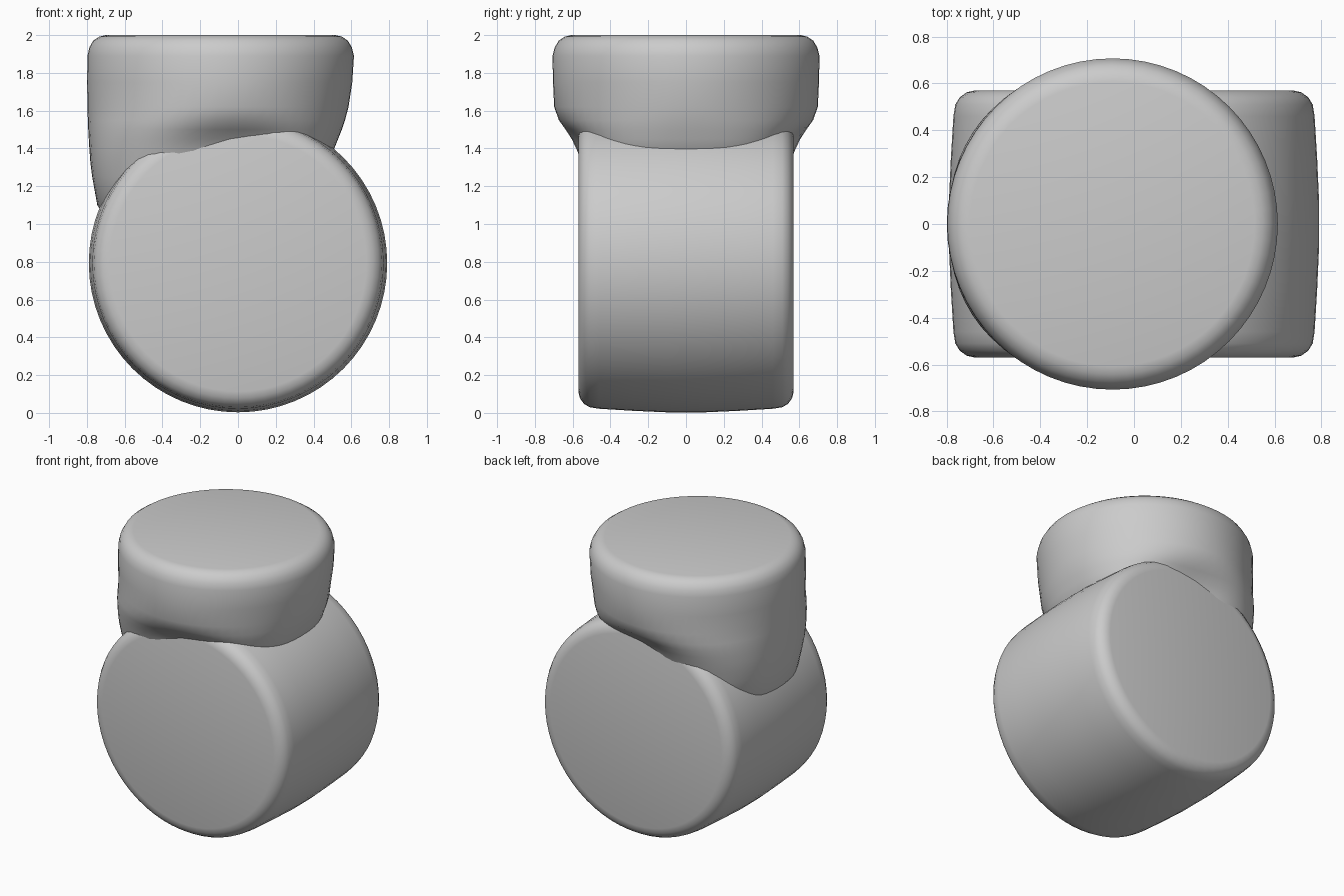
import bpy
import bmesh
import math

cube = bpy.data.objects.get("Cube")
if cube:
    bpy.data.objects.remove(cube, do_unlink=True)

SIDES = 64

grey = bpy.data.materials.new("plain_grey")
grey.use_nodes = True
colour = (0.6, 0.6, 0.6, 1)
grey.diffuse_color = colour
grey.node_tree.nodes["Principled BSDF"].inputs["Base Color"].default_value = colour


def loft(name, rings):
    """Skin a list of closed rings and cap both ends."""
    bm = bmesh.new()
    loops = [[bm.verts.new(p) for p in ring] for ring in rings]
    for a, b in zip(loops, loops[1:]):
        for i in range(SIDES):
            j = (i + 1) % SIDES
            bm.faces.new((a[i], a[j], b[j], b[i]))
    bm.faces.new(loops[0])
    bm.faces.new(loops[-1])
    bmesh.ops.recalc_face_normals(bm, faces=bm.faces)
    mesh = bpy.data.meshes.new(name)
    bm.to_mesh(mesh)
    bm.free()
    mesh.materials.append(grey)
    obj = bpy.data.objects.new(name, mesh)
    bpy.context.collection.objects.link(obj)
    bpy.ops.object.select_all(action='DESELECT')
    obj.select_set(True)
    bpy.context.view_layer.objects.active = obj
    bpy.ops.object.shade_smooth_by_angle(angle=math.radians(40))
    return obj


angles = [2 * math.pi * i / SIDES for i in range(SIDES)]

# Lying drum: slightly barrelled, with rounded rims (radius, distance from middle)
half = [(0.68, 0.57), (0.715, 0.562), (0.745, 0.54), (0.763, 0.51),
        (0.771, 0.46), (0.782, 0.28), (0.79, 0.1)]
profile = [(r, -y) for r, y in half] + [(r, y) for r, y in reversed(half)]
loft("lying_drum", [[(r * math.cos(a), y, 0.793 + r * math.sin(a)) for a in angles]
                    for r, y in profile])


# Upright drum: tapered neck with a dent over each drum face
def neck_ring(z, left, right, depth, power=2, dent=0):
    ring = []
    for a in angles:
        c, s = math.cos(a), math.sin(a)
        x = (left + right) / 2 + (right - left) / 2 * math.copysign(abs(c) ** (2 / power), c)
        y = depth * abs(s) ** (2 / power)
        y -= dent * math.exp(-((x - 0.03) / 0.3) ** 2) * abs(s)
        ring.append((x, math.copysign(y, s), z))
    return ring


neck = [
    (0.95, -0.65, 0.10, 0.45),
    (1.1, -0.745, 0.25, 0.50, 2.4),
    (1.25, -0.772, 0.40, 0.545, 2.5, 0.03),
    (1.33, -0.782, 0.46, 0.575, 2.5, 0.06),
    (1.40, -0.787, 0.51, 0.612, 2.4, 0.075),
    (1.45, -0.79, 0.53, 0.638, 2.3, 0.07),
    (1.50, -0.793, 0.55, 0.665, 2.2, 0.045),
    (1.55, -0.795, 0.567, 0.685, 2.1, 0.015),
    (1.62, -0.797, 0.585, 0.698),
    (1.75, -0.799, 0.605, 0.704),
    (1.89, -0.797, 0.614, 0.707),
    (1.935, -0.787, 0.603, 0.695),
    (1.97, -0.767, 0.582, 0.674),
    (1.992, -0.735, 0.55, 0.642),
    (2.0, -0.70, 0.515, 0.607),
]
loft("upright_drum", [neck_ring(*row) for row in neck])
